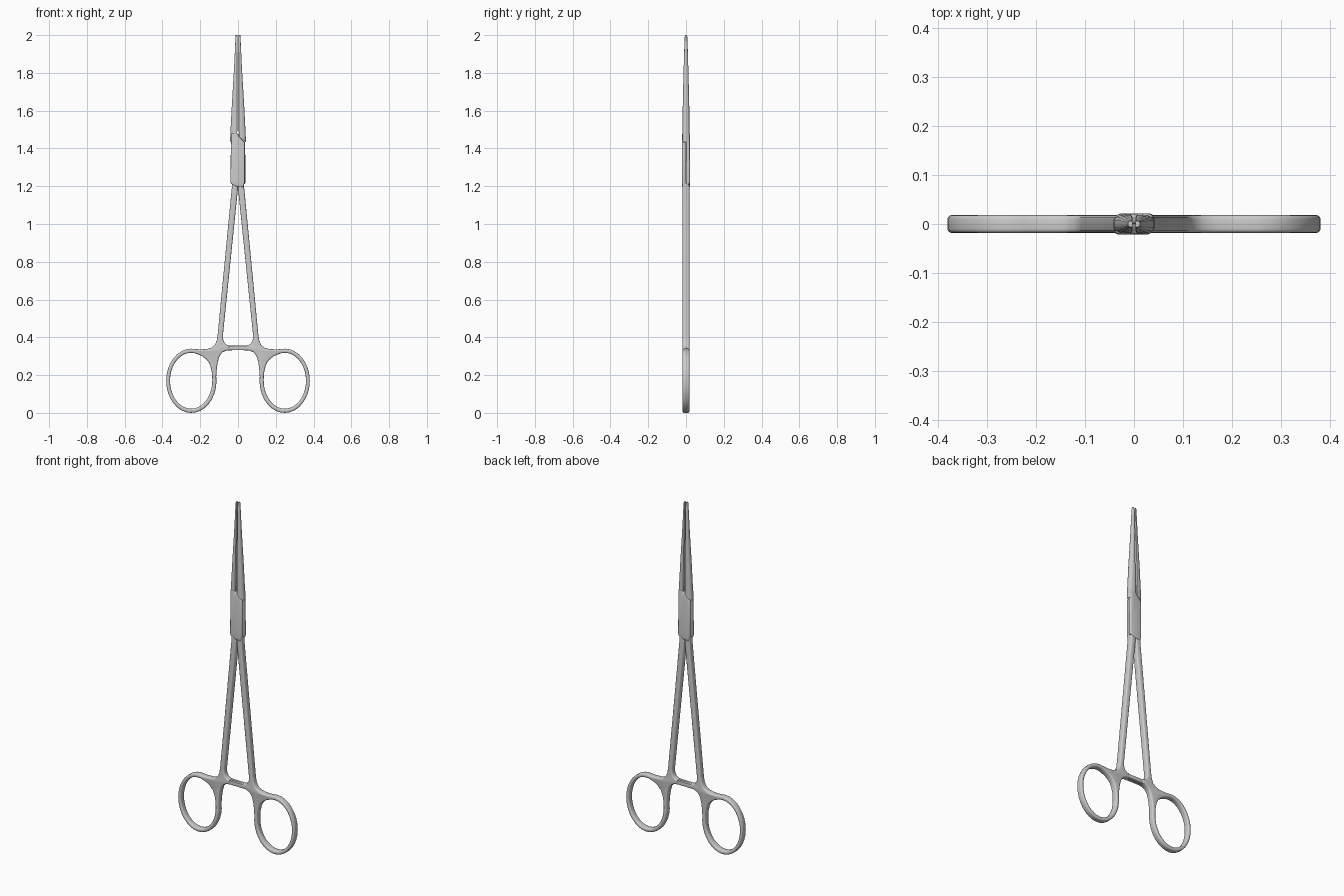
import bpy, bmesh
from math import sin, cos, pi, radians
from mathutils import Matrix, Vector

if "Cube" in bpy.data.objects:
    bpy.data.objects.remove(bpy.data.objects["Cube"])


def finish(obj, bm, angle=40):
    bmesh.ops.remove_doubles(bm, verts=bm.verts, dist=0.00005)
    bmesh.ops.recalc_face_normals(bm, faces=bm.faces)
    bm.to_mesh(obj.data)
    bm.free()
    bpy.ops.object.select_all(action='DESELECT')
    obj.select_set(True)
    bpy.context.view_layer.objects.active = obj
    bpy.ops.object.shade_smooth_by_angle(angle=radians(angle))
    return obj


def plate(name, outlines, half, bevel, y=0.0):
    """Flat outline(s) in x,z with rounded rims, thickened along y."""
    cu = bpy.data.curves.new(name, 'CURVE')
    cu.dimensions = '2D'
    cu.fill_mode = 'BOTH'
    cu.extrude = half - bevel
    cu.bevel_depth = bevel
    cu.offset = -bevel
    cu.bevel_resolution = 2
    for pts in outlines:
        sp = cu.splines.new('POLY')
        sp.points.add(len(pts) - 1)
        for p, (x, z) in zip(sp.points, pts):
            p.co = (x, z, 0, 1)
        sp.use_cyclic_u = True
    tmp = bpy.data.objects.new(name + "_tmp", cu)
    bpy.context.collection.objects.link(tmp)
    bpy.context.view_layer.update()
    dg = bpy.context.evaluated_depsgraph_get()
    me = bpy.data.meshes.new_from_object(tmp.evaluated_get(dg))
    bpy.data.objects.remove(tmp)
    me.transform(Matrix.Translation((0, y, 0)) @ Matrix.Rotation(pi / 2, 4, 'X'))
    obj = bpy.data.objects.new(name, me)
    bpy.context.collection.objects.link(obj)
    bm = bmesh.new()
    bm.from_mesh(me)
    return finish(obj, bm)


def loft(name, sections):
    """Stack of sections (z, outer x, inner x, half depth, slant), outer side rounded."""
    bm = bmesh.new()
    rings = []
    for z, xo, xi, d, slant in sections:
        w = xi - xo
        prof = [(0, -.45), (.12, -.75), (.35, -.95), (.6, -1), (.93, -1), (1, -.85),
                (1, .85), (.93, 1), (.6, 1), (.35, .95), (.12, .75), (0, .45)]
        rings.append([bm.verts.new((xo + t * w, k * d, z - slant * (1 - t))) for t, k in prof])
    n = len(rings[0])
    for a, b in zip(rings, rings[1:]):
        for i in range(n):
            bm.faces.new((a[i], a[(i + 1) % n], b[(i + 1) % n], b[i]))
    bm.faces.new(rings[0])
    bm.faces.new(rings[-1])
    me = bpy.data.meshes.new(name)
    obj = bpy.data.objects.new(name, me)
    bpy.context.collection.objects.link(obj)
    return finish(obj, bm)


def ellipse(cx, cz, rx, rz, a0, a1, n, bulge=0.0):
    pts = []
    for i in range(n):
        a = radians(a0 + (a1 - a0) * i / (n - 1))
        k = 1 + bulge * max(0, 1 - abs(a - radians(38)) / radians(32))
        pts.append((cx + rx * k * cos(a), cz + rz * k * sin(a)))
    return pts


# Handle outline: shank, finger ring and ratchet stub (drawn on the left)
outer = [(0.000, 1.225), (-0.033, 1.225), (-0.033, 1.19), (-0.107, 0.42), (-0.112, 0.385),
         (-0.122, 0.36), (-0.140, 0.345), (-0.165, 0.338), (-0.20, 0.336)]
outer += ellipse(-0.247, 0.17, 0.133, 0.17, 80, 368, 27)
outer += [(-0.112, 0.235), (-0.107, 0.27), (-0.098, 0.300), (-0.083, 0.320), (-0.062, 0.330),
          (-0.045, 0.331), (-0.045, 0.357), (-0.060, 0.361), (-0.072, 0.372),
          (-0.079, 0.390), (-0.079, 0.42), (-0.001, 1.18)]
hole = ellipse(-0.248, 0.17, 0.112, 0.148, 0, 350, 36, 0.07)
flip = lambda pts: [(-x, z) for x, z in reversed(pts)]

parts = []
# Half of the instrument: right handle, front joint plate, left jaw
parts.append(plate("handle", [flip(outer), flip(hole)], 0.018, 0.008))

joint = [(-0.037, 1.48), (-0.040, 1.23), (-0.038, 1.213), (-0.005, 1.197), (0.030, 1.195),
         (0.036, 1.225), (0.036, 1.432), (0.008, 1.46), (-0.004, 1.48)]
parts.append(plate("joint_plate", [joint], 0.0105, 0.007, -0.0105))

parts.append(loft("jaw", [
    (1.462, -0.042, -0.004, 0.019, 0.028),
    (1.48, -0.0405, -0.004, 0.019, 0.0),
    (1.64, -0.032, -0.0035, 0.017, 0.0),
    (1.82, -0.021, -0.003, 0.0125, 0.0),
    (1.985, -0.0135, -0.003, 0.0075, 0.0),
    (2.0, -0.012, -0.0035, 0.006, 0.0)]))

# Ratchet bar reaching across to the other handle, front half only
bar = [(-0.052, 0.333), (0.07, 0.331), (0.07, 0.357), (-0.047, 0.355)]
parts.append(plate("ratchet_bar", [bar], 0.008, 0.004, -0.0085))

# Second half is the first turned half way round the upright axis
for p in parts:
    q = p.copy()
    q.data = p.data.copy()
    q.data.transform(Matrix.Rotation(pi, 4, 'Z'))
    q.name = p.name + "_opposite"
    bpy.context.collection.objects.link(q)
